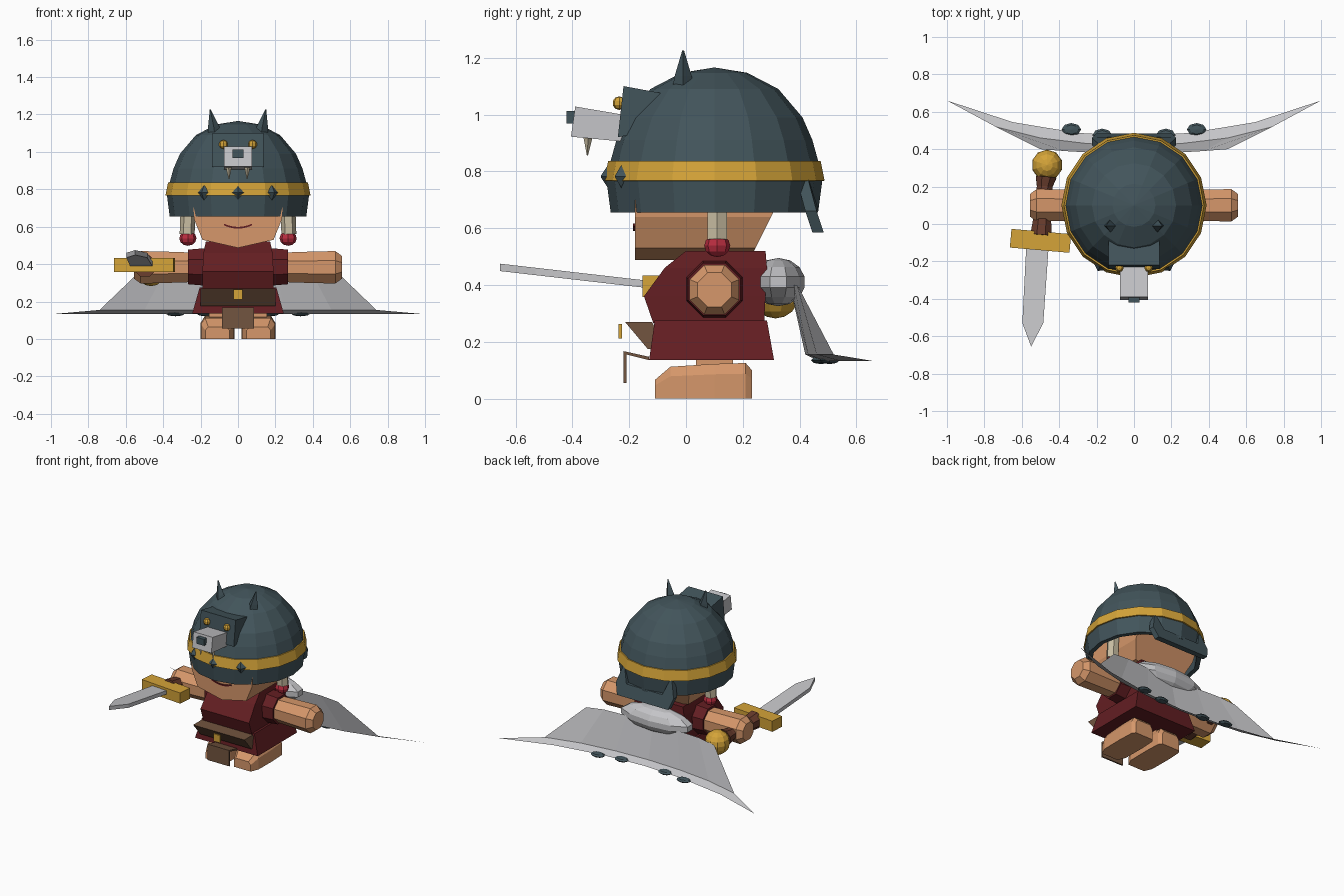
import bpy, bmesh
from math import sin, cos, pi, radians
from mathutils import Vector, Matrix

if "Cube" in bpy.data.objects:
    bpy.data.objects.remove(bpy.data.objects["Cube"])


def material(name, rgb):
    m = bpy.data.materials.new(name)
    m.use_nodes = True
    m.diffuse_color = (*rgb, 1)
    m.node_tree.nodes["Principled BSDF"].inputs["Base Color"].default_value = (*rgb, 1)
    return m


slate = material("slate", (.055, .09, .105))
gold = material("gold", (.66, .37, .04))
skin = material("skin", (.67, .31, .145))
maroon = material("maroon", (.125, .013, .016))
brown = material("belt_brown", (.17, .09, .05))
silver = material("silver", (.56, .56, .58))
cream = material("cream", (.58, .51, .36))
bead = material("bead_red", (.48, .026, .05))
grip_brown = material("grip_brown", (.14, .045, .026))


def finish(name, bm, *mats):
    bmesh.ops.recalc_face_normals(bm, faces=bm.faces)
    me = bpy.data.meshes.new(name)
    bm.to_mesh(me)
    bm.free()
    for m in mats:
        me.materials.append(m)
    ob = bpy.data.objects.new(name, me)
    bpy.context.collection.objects.link(ob)
    return ob


def loft(name, rings, mat, caps=True):
    """Skin between closed rings of equal length."""
    bm = bmesh.new()
    loops = [[bm.verts.new(p) for p in ring] for ring in rings]
    n = len(loops[0])
    for a, b in zip(loops, loops[1:]):
        for i in range(n):
            j = (i + 1) % n
            bm.faces.new((a[i], a[j], b[j], b[i]))
    if caps:
        bm.faces.new(loops[0])
        bm.faces.new(loops[-1])
    return finish(name, bm, mat)


def prism_x(name, profile, x0, x1, mat):
    """Extrude a (y, z) profile along x."""
    return loft(name, [[(x, y, z) for y, z in profile] for x in (x0, x1)], mat)


def rect(x, y0, y1, z):
    return [(-x, y0, z), (x, y0, z), (x, y1, z), (-x, y1, z)]


def box(name, centre, size, mat, turn=0):
    bm = bmesh.new()
    bmesh.ops.create_cube(bm, size=1, matrix=Matrix.Translation(centre)
                          @ Matrix.Rotation(radians(turn), 4, 'Z') @ Matrix.Diagonal((*size, 1)))
    return finish(name, bm, mat)


def ball(name, centre, radii, mat, u=10, v=6):
    bm = bmesh.new()
    bmesh.ops.create_uvsphere(bm, u_segments=u, v_segments=v, radius=1,
                              matrix=Matrix.Translation(centre) @ Matrix.Diagonal((*radii, 1)))
    return finish(name, bm, mat)


def tube(name, stations, n, mat):
    """Round sections given as (centre, radius), all facing along the path."""
    axis = (Vector(stations[-1][0]) - Vector(stations[0][0])).normalized()
    rot = axis.to_track_quat('Z', 'Y')
    rings = []
    for c, r in stations:
        rings.append([Vector(c) + rot @ Vector((r * cos(2 * pi * (i + .5) / n),
                                                r * sin(2 * pi * (i + .5) / n), 0)) for i in range(n)])
    return loft(name, rings, mat)


# Helmet dome, a hollow revolved shell with a gold band
HY = .1
outer = [(.365, .655), (.38, .768), (.366, .834), (.345, .91), (.31, .99), (.225, 1.09), (.115, 1.147), (.004, 1.165)]
inner = [(.01, 1.1), (.27, .95), (.335, .8), (.335, .655)]
profile = inner + outer


def circle(r, z, n=16):
    return [(r * sin(2 * pi * i / n), HY + r * cos(2 * pi * i / n), z) for i in range(n)]


loft("helmet", [circle(r, z) for r, z in profile], slate)
loft("helmet_band", [circle(.376, .765), circle(.388, .767), circle(.374, .836), circle(.36, .836)], gold, False)

# Diamond studs on the band
for a in (-29, 0, 29):
    d = Vector((sin(radians(a)), -cos(radians(a)), 0))
    side = Vector((d.y, -d.x, 0))
    c = Vector((0, HY, .782)) + d * .375
    ring = [c + side * .037, c + Vector((0, 0, .04)), c - side * .037, c - Vector((0, 0, .04))]
    loft("band_stud", [ring, [c + d * .024 + (p - c) * .1 for p in ring]], slate)

# Neck guard at the back, with raised pointed corners
guard = [(-.2, .585), (.2, .585), (.225, .66), (.185, .79), (.14, .67), (-.14, .67), (-.185, .79), (-.225, .66)]
loft("neck_guard", [[(x, y + (.785 - z) * .3 - abs(x) * .1, z) for x, z in guard] for y in (.405, .445)], slate)

for s in (-1, 1):
    # Horn-like ears
    loft("ear", [[(s * (cx + r * cos(k * pi / 2)), -.01 + r * sin(k * pi / 2), z) for k in range(4)]
                 for cx, r, z in ((.12, .042, 1.07), (.13, .03, 1.135), (.148, .003, 1.226))], slate)
    # Beast eyes and fangs
    ball("beast_eye", (s * .078, -.235, 1.04), (.024, .024, .024), gold, 8, 5)
    tube("fang", [((s * .05, -.345, .925), .017), ((s * .048, -.347, .855), .002)], 4, cream)
    # Hair braids ending in red beads
    tube("braid", [((s * .265, .11, .76), .04), ((s * .272, .11, .56), .04)], 6, cream)
    ball("braid_bead", (s * .268, .11, .538), (.046, .046, .04), bead, 8, 6)
    # Sleeves, arms and hands
    tube("sleeve", [((s * .1, .1, .385), .115), ((s * .268, .1, .385), .1)], 8, maroon)
    tube("arm", [((s * .2, .1, .383), .084), ((s * .37, .1, .383), .09),
                 ((s * .52, .1, .383), .094), ((s * .557, .1, .383), .065)], 8, skin)
    # Legs and wedge-toed feet
    box("leg", (s * .1, .1, .13), (.11, .13, .08), skin)
    loft("foot", [[(s * (.11 + w * dx), y, z) for dx, z in
                   ((-1, 0), (1, 0), (1, h * .7), (.75, h), (-.75, h), (-1, h * .7))]
                  for y, w, h in ((-.11, .065, .065), (-.055, .088, .112), (.1, .09, .122),
                                  (.21, .085, .125), (.232, .07, .1))], skin)

# Beast mask on the helmet front
prism_x("beast_head", [(-.24, .92), (-.22, 1.1), (-.085, 1.075), (-.08, .95)], -.135, .135, slate)
prism_x("beast_snout", [(-.405, .922), (-.39, 1.028), (-.225, 1.0), (-.225, .905)], -.075, .075, silver)
box("beast_nose", (0, -.405, .99), (.06, .03, .045), slate)

# Head with a pointed jaw and a sloping back
jaw = [(-.24, .76), (-.235, .64), (-.19, .53), (0, .487), (.19, .53), (.235, .64), (.24, .76)]
loft("head", [[(x, -.18 if y < 0 else y + (z - .52) * .5, z) for x, z in jaw] for y in (-.18, .24)], skin)

# Smiling mouth, a thin curved strip
arc = [(-.075 + .025 * i, .59 + 3 * (-.075 + .025 * i) ** 2) for i in range(7)]
mouth = [(x, z) for x, z in arc] + [(x, z + .009) for x, z in reversed(arc)]
loft("mouth", [[(x, y, z) for x, z in mouth] for y in (-.187, -.179)], maroon)

# Tunic and skirt
loft("tunic", [rect(.19, -.115, .275, .265), rect(.19, -.148, .28, .36),
               rect(.185, -.075, .285, .46), rect(.172, .0, .28, .52)], maroon)
loft("skirt", [rect(.205, -.11, .285, .275), rect(.245, -.13, .31, .135)], maroon)

# Belt, buckle and loincloth
prism_x("belt", [(-.215, .27), (-.12, .27), (-.075, .175), (-.135, .175)], -.2, .2, brown)
box("buckle", (0, -.232, .237), (.05, .012, .052), gold)
prism_x("loincloth", [(-.13, .135), (-.21, .155), (-.21, .055), (-.22, .055), (-.22, .167), (-.13, .147)],
        -.085, .085, brown)

# Sword: pommel, grip, guard and blade
ball("pommel", (-.465, .315, .365), (.083, .083, .083), gold, 10, 8)
tube("grip", [((-.47, .25, .37), .06), ((-.478, .2, .375), .045), ((-.49, .04, .385), .05),
              ((-.497, -.06, .39), .062)], 8, grip_brown)
box("sword_guard", (-.5, -.09, .395), (.32, .1, .075), gold, -5)
blade = [(-.455, -.1), (-.485, -.53), (-.55, -.655), (-.597, -.53), (-.575, -.1)]
loft("blade", [[(x, y, .385 + dz - (y + .1) * .115) for x, y in blade] for dz in (0, .026)], silver)

# Fur collar and spread cape
ball("fur_collar", (0, .325, .41), (.28, .095, .085), silver, 10, 7)
rows = [[(0, .365, .4), (.2, .38, .4), (.37, .39, .4), (.5, .4, .385)],
        [(0, .42, .155), (.25, .43, .155), (.5, .46, .155), (.74, .52, .155)],
        [(0, .47, .132), (.3, .487, .132), (.65, .545, .132), (1, .66, .132)]]
bm = bmesh.new()
for s in (-1, 1):
    grid = [[bm.verts.new((s * x, y, z)) for x, y, z in row] for row in rows]
    for a, b in zip(grid, grid[1:]):
        for i in range(3):
            bm.faces.new((a[i], a[i + 1], b[i + 1], b[i]))
bmesh.ops.remove_doubles(bm, verts=bm.verts, dist=.0005)
finish("cape", bm, silver)
for s in (-1, 1):
    for x, y in ((.335, .505), (.17, .475)):
        ball("cape_stud", (s * x, y, .135), (.052, .035, .014), slate, 8, 4)
